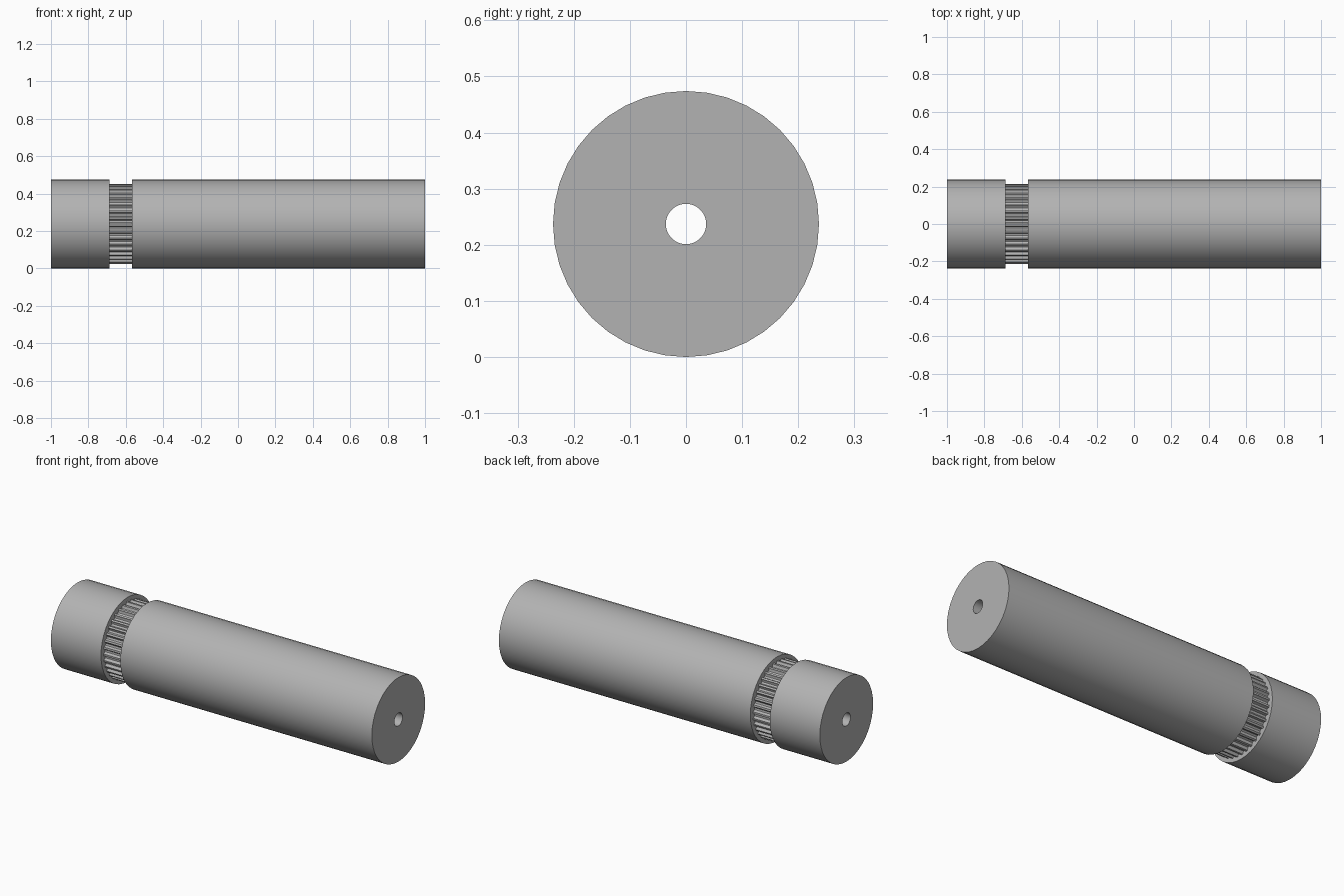
import bpy, bmesh, math

if "Cube" in bpy.data.objects:
    bpy.data.objects.remove(bpy.data.objects["Cube"], do_unlink=True)

RADIUS, BORE = 0.237, 0.036      # roller and through hole
TIP, ROOT = 0.215, 0.2           # toothed band
GROOVE_A, GROOVE_B = -0.688, -0.567
SIDES, TEETH = 40, 36

grey = bpy.data.materials.new("plain grey")
grey.use_nodes = True
colour = (0.45, 0.45, 0.45, 1)
grey.diffuse_color = colour
grey.node_tree.nodes["Principled BSDF"].inputs["Base Color"].default_value = colour


def ring_surface(name, rings):
    """Skin a series of (x, [(radius, angle), ...]) rings around the x axis."""
    bm = bmesh.new()
    loops = [[bm.verts.new((x, r * math.cos(a), RADIUS + r * math.sin(a)))
              for r, a in outline] for x, outline in rings]
    for first, second in zip(loops, loops[1:]):
        n = len(first)
        for i in range(n):
            j = (i + 1) % n
            bm.faces.new((first[i], second[i], second[j], first[j]))
    mesh = bpy.data.meshes.new(name)
    bm.to_mesh(mesh)
    bm.free()
    mesh.materials.append(grey)
    obj = bpy.data.objects.new(name, mesh)
    bpy.context.collection.objects.link(obj)
    bpy.ops.object.select_all(action="DESELECT")
    bpy.context.view_layer.objects.active = obj
    obj.select_set(True)
    bpy.ops.object.mode_set(mode="EDIT")
    bpy.ops.mesh.select_all(action="SELECT")
    bpy.ops.mesh.normals_make_consistent(inside=False)
    bpy.ops.object.mode_set(mode="OBJECT")
    bpy.ops.object.shade_smooth_by_angle(angle=math.radians(30))
    return obj


def circle(r):
    return [(r, math.tau * i / SIDES) for i in range(SIDES)]


# Roller: groove wall, short end, bore, long end, other groove wall
inner = ROOT - 0.002
profile = [(GROOVE_A, inner), (GROOVE_A, RADIUS), (-1, RADIUS), (-1, BORE),
           (1, BORE), (1, RADIUS), (GROOVE_B, RADIUS), (GROOVE_B, inner)]
ring_surface("roller_body", [(x, circle(r)) for x, r in profile])

# Toothed band: narrow lands between rounded grooves
tooth = [(0, TIP), (0.27, TIP), (0.35, 0.206), (0.48, ROOT + 0.001),
         (0.635, ROOT), (0.79, ROOT + 0.001), (0.92, 0.206)]
outline = [(r, math.tau * (i + f) / TEETH) for i in range(TEETH) for f, r in tooth]
ring_surface("toothed_band", [(GROOVE_A, outline), (GROOVE_B, outline)])
